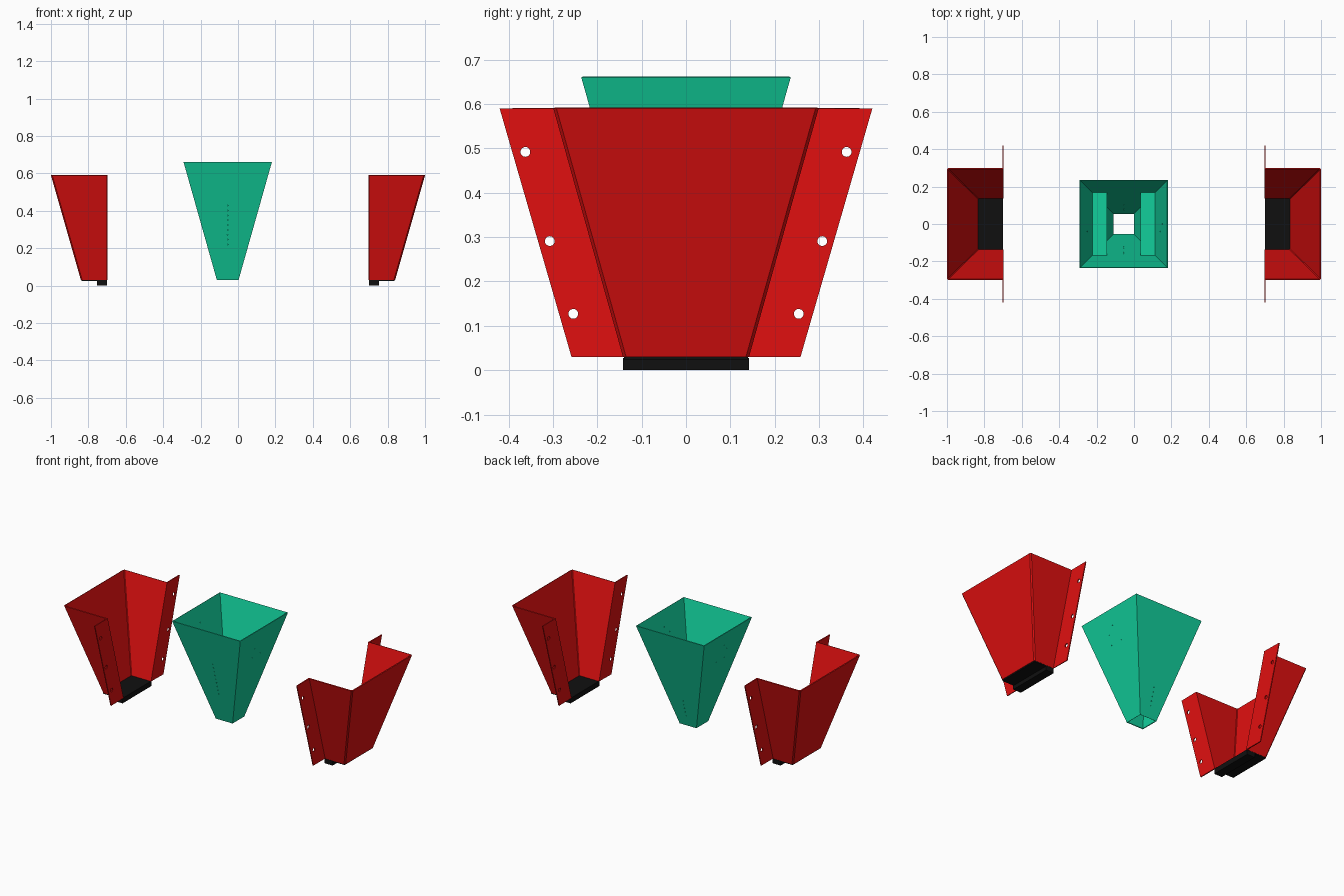
import bpy, bmesh, math
from mathutils import Matrix, Vector

if "Cube" in bpy.data.objects:
    bpy.data.objects.remove(bpy.data.objects["Cube"])


def material(name, color):
    m = bpy.data.materials.new(name)
    m.diffuse_color = (*color, 1)
    m.use_nodes = True
    m.node_tree.nodes["Principled BSDF"].inputs["Base Color"].default_value = m.diffuse_color
    return m


RED = material("red", (0.75, 0.005, 0.005))
GREEN = material("green", (0.006, 0.62, 0.33))
BLACK = material("black", (0.005, 0.005, 0.005))


def make(name, bm, mat=None):
    me = bpy.data.meshes.new(name)
    bm.to_mesh(me)
    bm.free()
    ob = bpy.data.objects.new(name, me)
    bpy.context.collection.objects.link(ob)
    if mat:
        me.materials.append(mat)
    return ob


def loft(name, low, high, z0, z1, mat, thickness, closed=False):
    """Sheet-metal wall between two plan outlines, thickened inwards."""
    bm = bmesh.new()
    a = [bm.verts.new((x, y, z0)) for x, y in low]
    b = [bm.verts.new((x, y, z1)) for x, y in high]
    n = len(a)
    for i in range(n if closed else n - 1):
        j = (i + 1) % n
        bm.faces.new((a[i], a[j], b[j], b[i]))
    ob = make(name, bm, mat)
    s = ob.modifiers.new("sheet", 'SOLIDIFY')
    s.thickness, s.offset, s.use_even_offset = thickness, -1, True
    return ob


def boxes(name, spans, mat):
    bm = bmesh.new()
    for lo, hi in spans:
        lo, hi = Vector(lo), Vector(hi)
        bmesh.ops.create_cube(bm, size=1, matrix=Matrix.Translation((lo + hi) / 2)
                              @ Matrix.Diagonal((*(hi - lo), 1)))
    return make(name, bm, mat)


def drill(target, name, holes, axis, radius, depth, sides):
    """Cut round holes along x or y at the given centres."""
    bm = bmesh.new()
    turn = Matrix.Rotation(math.pi / 2, 4, 'Y' if axis == 'x' else 'X')
    for p in holes:
        bmesh.ops.create_cone(bm, cap_ends=True, segments=sides, radius1=radius,
                              radius2=radius, depth=depth,
                              matrix=Matrix.Translation(p) @ turn)
    cutter = make(name, bm)
    cutter.hide_render = True
    cutter.hide_set(True)
    b = target.modifiers.new("holes", 'BOOLEAN')
    b.object, b.operation, b.solver = cutter, 'DIFFERENCE', 'EXACT'


def mirror(ob, centre=None):
    m = ob.modifiers.new("mirror", 'MIRROR')
    if centre:
        m.mirror_object = centre


# Folded half shells with bolt flanges, open towards the middle
def shell_outline(x, y, flange, c=0.007):
    half = [(0.703, flange), (0.703, y), (x - c, y), (x, y - c)]
    return [(px, -py) for px, py in half] + half[::-1]


shell = loft("half_shells", shell_outline(0.84, 0.142, 0.258),
             shell_outline(1.0, 0.299, 0.42), 0.03, 0.59, RED, 0.006)
bolts = [(0.70, s * y, z) for s in (-1, 1)
         for y, z in ((0.362, 0.492), (0.307, 0.291), (0.254, 0.127))]
drill(shell, "bolt_hole_cutter", bolts, 'x', 0.011, 0.06, 24)
mirror(shell)

# Black floor plates and foot blocks
base = boxes("shell_bases", [((0.70, -0.14, 0.024), (0.836, 0.14, 0.032)),
                             ((0.70, -0.142, 0.0), (0.755, 0.142, 0.028))], BLACK)
mirror(base)

# Four-sided green hopper
CX = -0.055


def square(h):
    return [(CX - h, -h), (CX + h, -h), (CX + h, h), (CX - h, h)]


def half_width(z):
    return 0.058 + (z - 0.03) / 0.63 * 0.178


hopper = loft("hopper", square(half_width(0.03)), square(half_width(0.66)),
              0.03, 0.66, GREEN, 0.004, closed=True)

# Tiny pin holes in the hopper walls
pins_y = [(CX, -half_width(z), z) for z in [0.22 + 0.026 * i for i in range(9)]]
pins_y += [(CX, half_width(z), z) for z in [0.10 + 0.026 * i for i in range(5)]]
pins_x = [(CX + s * half_width(z), y, z) for s in (-1, 1)
          for y, z in ((-0.04, 0.53), (0, 0.57), (-0.04, 0.47), (0.04, 0.47))]
drill(hopper, "pin_hole_cutter_y", pins_y, 'y', 0.0025, 0.03, 8)
drill(hopper, "pin_hole_cutter_x", pins_x, 'x', 0.0025, 0.03, 8)

# Two level ledges inside the hopper, each with a short turned-down lip
ledge = boxes("inner_ledges", [((0.09, -0.168, 0.425), (0.169, 0.168, 0.431)),
                               ((0.09, -0.154, 0.38), (0.095, 0.154, 0.425))], GREEN)
ledge.location.x = CX
mirror(ledge)
